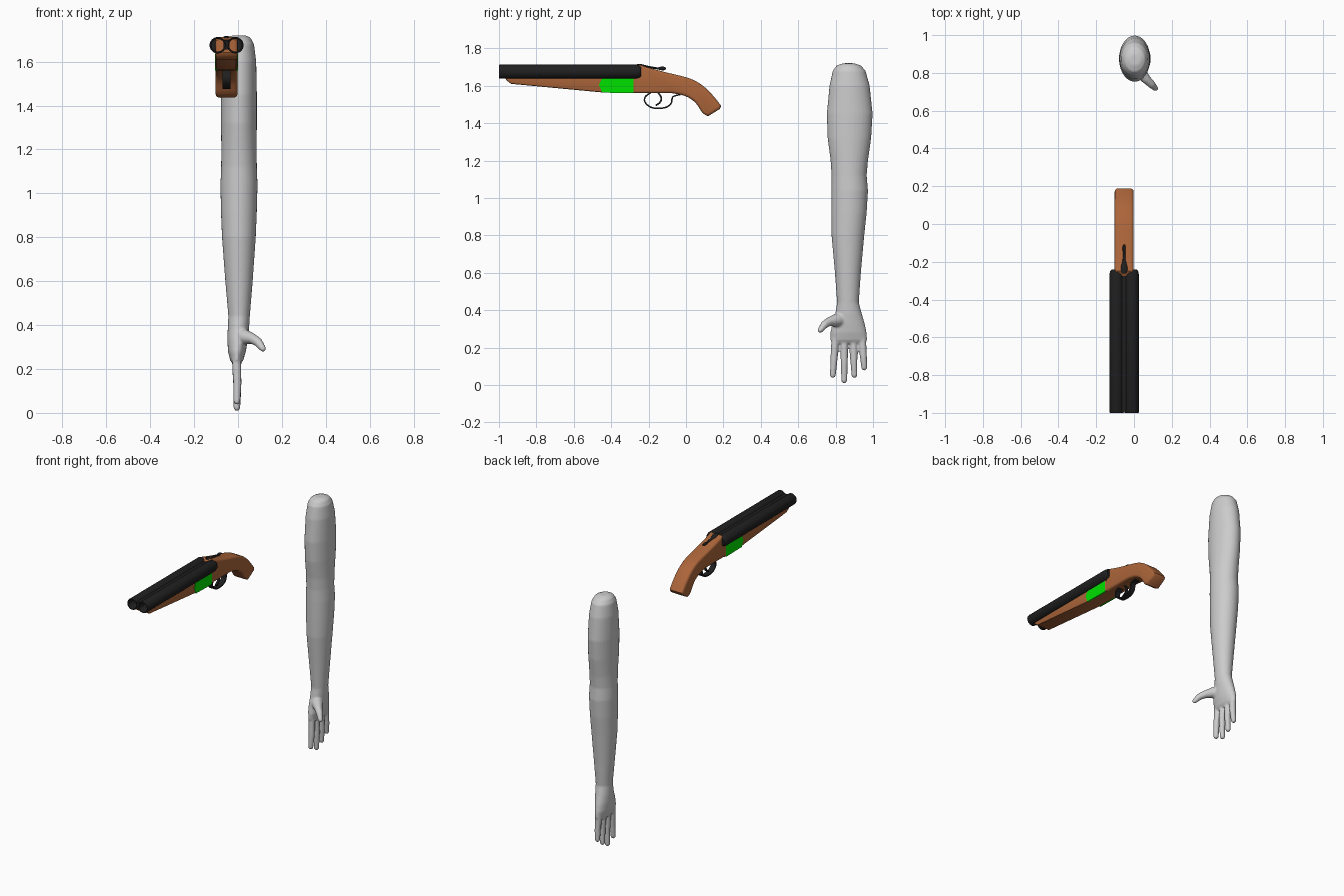
import bpy, bmesh, math
from mathutils import Vector

if "Cube" in bpy.data.objects:
    bpy.data.objects.remove(bpy.data.objects["Cube"])


def material(name, rgb):
    m = bpy.data.materials.new(name)
    m.diffuse_color = (*rgb, 1)
    m.use_nodes = True
    m.node_tree.nodes["Principled BSDF"].inputs["Base Color"].default_value = m.diffuse_color
    return m


SKIN = material("pale grey", (0.6, 0.6, 0.6))
WOOD = material("brown wood", (0.41, 0.13, 0.042))
STEEL = material("black steel", (0.014, 0.014, 0.014))
GREEN = material("bright green", (0.0, 0.75, 0.0))
GX = -0.052  # centre line of the gun


def finish(bm, name, mat, smooth=True):
    bmesh.ops.recalc_face_normals(bm, faces=bm.faces)
    me = bpy.data.meshes.new(name)
    bm.to_mesh(me)
    bm.free()
    me.materials.append(mat)
    ob = bpy.data.objects.new(name, me)
    bpy.context.collection.objects.link(ob)
    if smooth:
        bpy.ops.object.select_all(action='DESELECT')
        ob.select_set(True)
        bpy.context.view_layer.objects.active = ob
        bpy.ops.object.shade_smooth_by_angle(angle=math.radians(40))
    return ob


def loft(bm, rings, n=24):
    """Skin closed ellipses given as (centre, half axis u, half axis v)."""
    loops = []
    for c, u, v in rings:
        c, u, v = Vector(c), Vector(u), Vector(v)
        loops.append([bm.verts.new(c + u * math.cos(2 * math.pi * i / n)
                                   + v * math.sin(2 * math.pi * i / n)) for i in range(n)])
    for a, b in zip(loops, loops[1:]):
        for i in range(n):
            bm.faces.new((a[i], a[(i + 1) % n], b[(i + 1) % n], b[i]))
    bm.faces.new(loops[0])
    bm.faces.new(loops[-1])


def limb(bm, path):
    """Round tapering tube along (x, y, z, radius) points with a domed tip."""
    pts = [Vector(p[:3]) for p in path]
    rings = []
    for i, p in enumerate(pts):
        t = (pts[min(i + 1, len(pts) - 1)] - pts[max(i - 1, 0)]).normalized()
        u = t.cross(Vector((0.3, 1, 0.2))).normalized()
        rings.append((p, u * path[i][3], t.cross(u) * path[i][3]))
    r = path[-1][3]
    for a in (30, 55, 78):
        k, s = math.cos(math.radians(a)), math.sin(math.radians(a))
        c, u, v = rings[len(pts) - 1]
        rings.append((c + t * r * s, u * k, v * k))
    loft(bm, rings, 16)


def slab(name, profile, width, mat, bevel=0.0, x=GX, segments=3):
    """Extrude a (y, z) side profile across x and round its rims."""
    bm = bmesh.new()
    f = bm.faces.new([bm.verts.new((x - width / 2, y, z)) for y, z in profile])
    ext = bmesh.ops.extrude_face_region(bm, geom=[f])["geom"]
    bmesh.ops.translate(bm, vec=(width, 0, 0),
                        verts=[g for g in ext if isinstance(g, bmesh.types.BMVert)])
    if bevel:
        bm.normal_update()
        rims = [e for e in bm.edges if abs(e.verts[0].co.x - e.verts[1].co.x) < 1e-5]
        bmesh.ops.bevel(bm, geom=rims, offset=bevel, segments=segments,
                        profile=0.5, affect='EDGES', clamp_overlap=True)
    return finish(bm, name, mat)


def smooth_path(pts, steps=5):
    """Catmull-Rom curve through 2D points."""
    out = []
    for i in range(len(pts) - 1):
        a, b, c, d = (Vector(pts[min(max(i + k, 0), len(pts) - 1)]) for k in (-1, 0, 1, 2))
        for s in range(steps):
            t = s / steps
            out.append(0.5 * (2 * b + (c - a) * t + (2 * a - 5 * b + 4 * c - d) * t * t
                              + (3 * b - a - 3 * c + d) * t ** 3))
    return out + [Vector(pts[-1])]


def ribbon(pts, th):
    """Turn an open (y, z) path into a closed strip outline."""
    p = smooth_path(pts)
    left, right = [], []
    for i, q in enumerate(p):
        t = (p[min(i + 1, len(p) - 1)] - p[max(i - 1, 0)]).normalized()
        n = Vector((-t.y, t.x)) * th / 2
        left.append(q + n)
        right.append(q - n)
    return left + right[::-1]


# Arm and palm: z, x min, x max, y min, y max
SECTIONS = [
    (1.72, -0.025, 0.035, 0.84, 0.90), (1.708, -0.05, 0.058, 0.805, 0.935),
    (1.68, -0.066, 0.073, 0.785, 0.96), (1.60, -0.076, 0.083, 0.767, 0.982),
    (1.45, -0.079, 0.086, 0.753, 0.998), (1.32, -0.078, 0.086, 0.757, 0.99),
    (1.20, -0.076, 0.085, 0.773, 0.973), (1.12, -0.077, 0.086, 0.778, 0.966),
    (1.04, -0.080, 0.089, 0.777, 0.973), (0.92, -0.078, 0.086, 0.777, 0.966),
    (0.80, -0.073, 0.081, 0.778, 0.953), (0.60, -0.058, 0.067, 0.796, 0.935),
    (0.44, -0.044, 0.054, 0.808, 0.924), (0.38, -0.047, 0.050, 0.798, 0.940),
    (0.33, -0.048, 0.044, 0.782, 0.955), (0.28, -0.046, 0.036, 0.772, 0.966),
    (0.24, -0.036, 0.024, 0.772, 0.968), (0.222, -0.024, 0.012, 0.785, 0.955)]
bm = bmesh.new()
loft(bm, [(((a + b) / 2, (c + d) / 2, z), ((b - a) / 2, 0, 0), (0, (d - c) / 2, 0))
          for z, a, b, c, d in SECTIONS], 32)
# Four fingers: base y, tip y, tip z
for y0, y1, z1 in ((0.797, 0.785, 0.037), (0.846, 0.846, 0.008),
                   (0.895, 0.900, 0.037), (0.943, 0.953, 0.077)):
    ym = (y0 + y1) / 2
    limb(bm, [(-0.006, y0, 0.29, 0.021), (-0.006, y0, 0.23, 0.021),
              (-0.003, ym, (0.23 + z1) / 2, 0.019), (-0.005, y1, z1 + 0.016, 0.016)])
# Thumb
limb(bm, [(0.0, 0.84, 0.35, 0.040), (0.035, 0.80, 0.345, 0.034), (0.066, 0.765, 0.338, 0.024),
          (0.092, 0.74, 0.322, 0.021), (0.113, 0.718, 0.293, 0.015)])
arm = finish(bm, "arm", SKIN, False)
blend = arm.modifiers.new("blend", 'REMESH')
blend.mode = 'VOXEL'
blend.voxel_size = 0.006
blend.use_smooth_shade = True
soft = arm.modifiers.new("soften", 'SMOOTH')
soft.factor = 0.5
soft.iterations = 4

# Grip and receiver
top = smooth_path([(-0.25, 1.713), (-0.19, 1.694), (-0.11, 1.672), (0.0, 1.645),
                   (0.06, 1.62), (0.11, 1.583), (0.155, 1.535), (0.188, 1.492)], 3)
under = smooth_path([(0.118, 1.437), (0.088, 1.455), (0.05, 1.51), (-0.005, 1.545),
                     (-0.075, 1.56)], 3)
slab("grip_and_receiver", [(-0.275, 1.70)] + top + [(0.18, 1.475)] + under + [(-0.285, 1.56)],
     0.10, WOOD, 0.018)

# Fore-end and the green side panels
slab("fore_end", [(-0.967, 1.645), (-0.962, 1.63), (-0.935, 1.61), (-0.46, 1.565),
                  (-0.27, 1.56), (-0.27, 1.645)], 0.10, WOOD, 0.008, segments=2)
for side in (-1, 1):
    slab("green_panel", [(-0.45, 1.638), (-0.466, 1.605), (-0.448, 1.563),
                         (-0.28, 1.560), (-0.28, 1.638)], 0.008, GREEN, x=GX + side * 0.048)

# Twin hollow barrels, closed and rounded at the rear
for side, name in ((-1, "left_barrel"), (1, "right_barrel")):
    bm = bmesh.new()
    loft(bm, [((GX + side * 0.040, y, 1.675), (r, 0, 0), (0, 0, r)) for y, r in
              ((-0.25, 0.029), (-0.996, 0.029), (-1.0, 0.031), (-1.0, 0.036), (-0.996, 0.0375),
               (-0.265, 0.0375), (-0.25, 0.034), (-0.24, 0.026))], 32)
    finish(bm, name, STEEL)
slab("barrel_rib", [(-0.998, 1.655), (-0.998, 1.698), (-0.27, 1.698), (-0.27, 1.655)],
     0.026, STEEL)

# Trigger guard and trigger
slab("trigger_guard", ribbon([(-0.19, 1.562), (-0.218, 1.54), (-0.218, 1.51), (-0.18, 1.482),
                              (-0.115, 1.482), (-0.08, 1.505), (-0.07, 1.54), (-0.03, 1.553)],
                             0.008), 0.036, STEEL)
slab("trigger", ribbon([(-0.15, 1.565), (-0.132, 1.535), (-0.14, 1.51), (-0.162, 1.494)], 0.009),
     0.014, STEEL)

# Top lever: broad pivot, thin arm and a round thumb piece
bm = bmesh.new()
loft(bm, [((GX, y, z), (w, 0, 0), (0, 0, h)) for y, z, w, h in
          ((-0.262, 1.711, 0.010, 0.004), (-0.245, 1.709, 0.019, 0.008),
           (-0.222, 1.704, 0.016, 0.007), (-0.195, 1.699, 0.008, 0.006),
           (-0.15, 1.692, 0.006, 0.005), (-0.14, 1.692, 0.008, 0.009),
           (-0.12, 1.692, 0.008, 0.010), (-0.108, 1.692, 0.004, 0.005))], 12)
finish(bm, "top_lever", STEEL)
